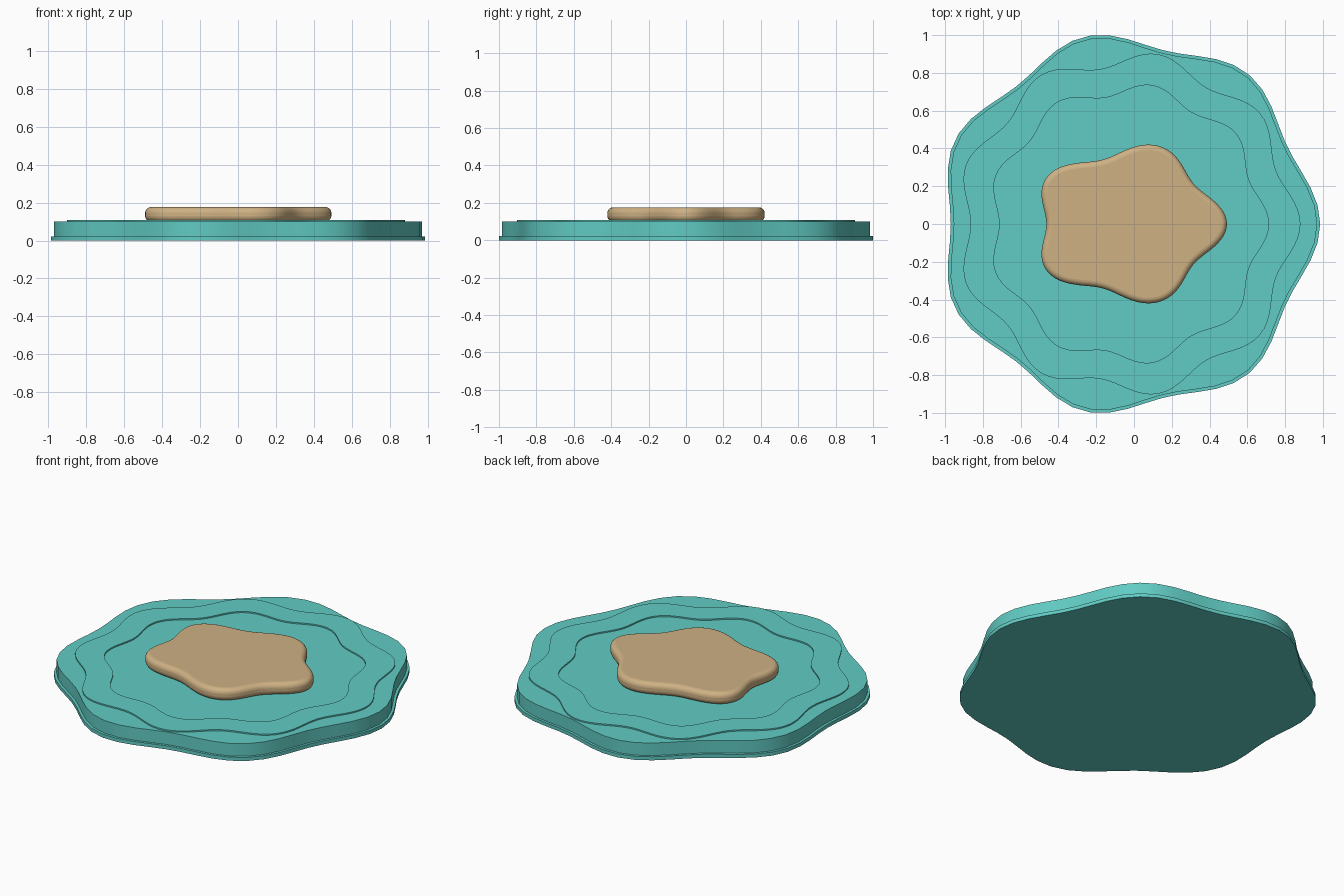
import bpy
import bmesh
import math

cube = bpy.data.objects.get("Cube")
if cube:
    bpy.data.objects.remove(cube, do_unlink=True)

SHIFT = -0.032  # the wavy outlines share a centre slightly left of the middle


def make_material(name, rgb):
    mat = bpy.data.materials.new(name)
    mat.use_nodes = True
    mat.diffuse_color = (*rgb, 1)
    node = mat.node_tree.nodes["Principled BSDF"]
    node.inputs["Base Color"].default_value = (*rgb, 1)
    node.inputs["Roughness"].default_value = 0.8
    return mat


teal = make_material("water_teal", (0.12, 0.60, 0.55))
sand = make_material("sand_tan", (0.62, 0.44, 0.23))


def wavy(radius, wave, lobes, count, z, squash=1.0):
    """Closed wavy outline at height z."""
    points = []
    for i in range(count):
        a = math.tau * i / count
        r = radius + wave * math.cos(lobes * a)
        points.append((r * math.cos(a) + SHIFT, r * math.sin(a) * squash, z))
    return points


def loft(name, outlines, mat, caps=True, bevel=0.0):
    """Skin a stack of outlines, optionally capped and rounded."""
    bm = bmesh.new()
    rings = [[bm.verts.new(p) for p in outline] for outline in outlines]
    for low, high in zip(rings, rings[1:]):
        n = len(low)
        for i in range(n):
            j = (i + 1) % n
            bm.faces.new((low[i], low[j], high[j], high[i]))
    if caps:
        bm.faces.new(rings[0][::-1])
        bm.faces.new(rings[-1])
    mesh = bpy.data.meshes.new(name)
    bm.to_mesh(mesh)
    bm.free()
    mesh.materials.append(mat)
    obj = bpy.data.objects.new(name, mesh)
    bpy.context.collection.objects.link(obj)
    if bevel:
        mod = obj.modifiers.new("rounded_rim", "BEVEL")
        mod.width = bevel
        mod.segments = 6
        mod.limit_method = "ANGLE"
        mod.angle_limit = math.radians(60)
    bpy.ops.object.select_all(action="DESELECT")
    obj.select_set(True)
    bpy.context.view_layer.objects.active = obj
    bpy.ops.object.shade_smooth_by_angle(angle=math.radians(35))
    return obj


# Seven-lobed slab with a thin stepped foot
def slab_outline(inset, z):
    return wavy(0.978 - inset, 0.04, 7, 64, z)


loft("water_base", [slab_outline(0, 0), slab_outline(0, 0.022),
                    slab_outline(0.016, 0.022), slab_outline(0.016, 0.1)], teal)


# Nine-lobed raised ripple band, open in the middle
def ripple_outline(radius, z):
    return wavy(radius, radius * 0.046, 9, 144, z)


loft("ripple_band", [ripple_outline(0.873, 0.1), ripple_outline(0.873, 0.108),
                     ripple_outline(0.712, 0.108), ripple_outline(0.712, 0.1)],
     teal, caps=False)

# Five-lobed sandy island with rounded rims
loft("sand_island", [wavy(0.478, 0.046, 5, 120, z, 0.83) for z in (0.1, 0.176)],
     sand, bevel=0.03)
